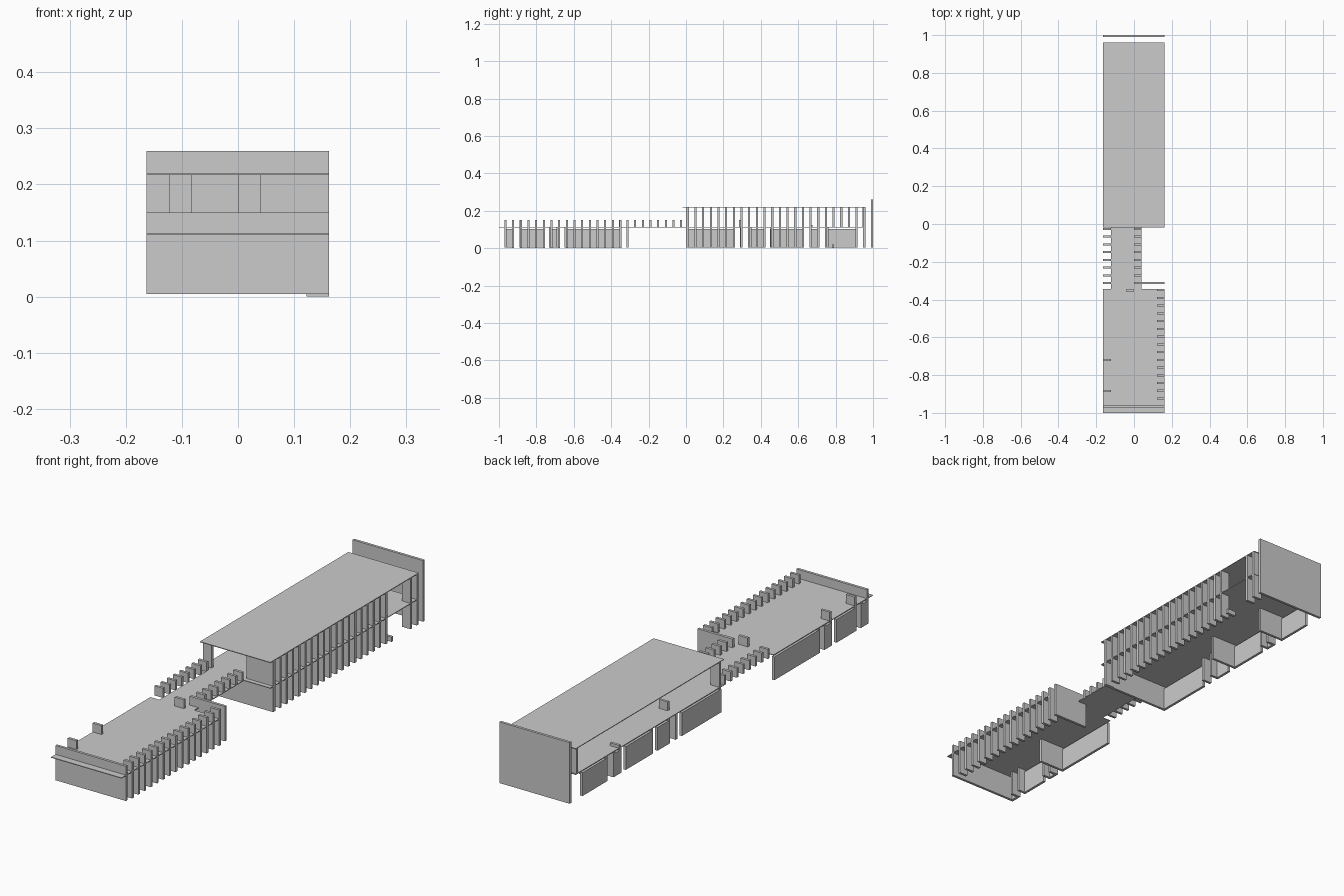
import bpy, bmesh
from mathutils import Matrix, Vector

if "Cube" in bpy.data.objects:
    bpy.data.objects.remove(bpy.data.objects["Cube"])

L, R = -0.163, 0.162      # side faces of the building
FLOOR, ROOF = 0.11, 0.217
T = 0.011                 # fin and wall thickness
STEP = 0.041              # fin spacing


def boxes(name, items):
    """One object from boxes given as (x0, x1, y0, y1, z0, z1)."""
    bm = bmesh.new()
    for x0, x1, y0, y1, z0, z1 in items:
        c = Vector(((x0 + x1) / 2, (y0 + y1) / 2, (z0 + z1) / 2))
        m = Matrix.Translation(c) @ Matrix.Diagonal((x1 - x0, y1 - y0, z1 - z0, 1))
        bmesh.ops.create_cube(bm, size=1, matrix=m)
    me = bpy.data.meshes.new(name)
    bm.to_mesh(me)
    bm.free()
    ob = bpy.data.objects.new(name, me)
    bpy.context.collection.objects.link(ob)
    return ob


def cross(x0, x1, y, z0, z1):
    """Thin upright plate across the building, centred on y."""
    return (x0, x1, y - T / 2, y + T / 2, z0, z1)


# Thin floor slabs and the roof
boxes("lower_wing_slab", [(L, R, -1, -0.345, FLOOR, FLOOR + 0.003)])
boxes("bridge_slab", [(-0.122, 0.04, -0.345, -0.018, FLOOR, FLOOR + 0.003)])
boxes("tall_wing_slab", [(L, R, -0.018, 0.96, FLOOR, FLOOR + 0.003)])
boxes("roof_slab", [(L, R, -0.018, 0.96, ROOF, ROOF + 0.003)])

# Full width cross walls
boxes("back_end_wall", [cross(L, R, 0.9945, 0.005, 0.26)])
boxes("front_wall", [cross(L, R, -0.965, 0.005, 0.15)])
boxes("tall_wing_front_wall", [cross(L, R, 0.006, 0.005, FLOOR)])
boxes("court_wall", [cross(0, R, -0.312, 0.005, 0.15)])

# Upper storey walls
boxes("upper_front_wall", [cross(0.04, R, 0.006, FLOOR, ROOF)])
boxes("upper_front_pier", [cross(L, -0.122, 0.006, FLOOR, ROOF)])
boxes("upper_back_wall", [cross(L, -0.083, 0.95, FLOOR, ROOF)])

# Fin rows along the right side
boxes("lower_wing_fins",
      [cross(0.122, R, -0.924 + i * STEP, 0, 0.15) for i in range(15)])
recess = (19, 20, 21)
boxes("tall_wing_fins",
      [cross(0.122, R, 0.01 + i * STEP, 0.005, ROOF)
       for i in range(24) if i not in recess])
boxes("balcony_fins",
      [cross(0, 0.04, 0.01 + i * STEP, FLOOR, ROOF) for i in recess])
boxes("ground_step", [cross(0.122, R, 0.787, 0, 0.02)])

# Short fins on both sides of the bridge
boxes("bridge_fins",
      [cross(x, x + 0.04, -0.026 - i * STEP, FLOOR, 0.15)
       for i in range(8) for x in (L, 0)])

# Single parapet blocks on the slabs
boxes("parapet_blocks",
      [cross(-0.042, 0, -0.352, FLOOR, 0.15),
       cross(L, -0.122, -0.72, FLOOR, 0.15),
       cross(L, -0.122, -0.885, FLOOR, 0.15),
       cross(-0.122, -0.083, 0.29, FLOOR, 0.15),
       cross(L, -0.122, 0.67, FLOOR, 0.125)])

# Ground storey panels along the left side, with gaps for doors
runs = [(-0.97, -0.92), (-0.89, -0.76), (-0.73, -0.68), (-0.65, -0.35),
        (0, 0.26), (0.34, 0.42), (0.45, 0.63), (0.66, 0.71), (0.75, 0.915)]
boxes("left_side_panels", [(L, L + T, a, b, 0.005, 0.102) for a, b in runs])

# Short ground storey partitions beside the doors
boxes("partitions",
      [cross(L, -0.04, y, 0.005, FLOOR) for y in (-0.645, 0.456, 0.756)]
      + [cross(L, -0.122, y, 0.005, FLOOR)
         for y in (-0.926, -0.885, -0.726, -0.686, 0.295, 0.345, 0.665, 0.705)])
